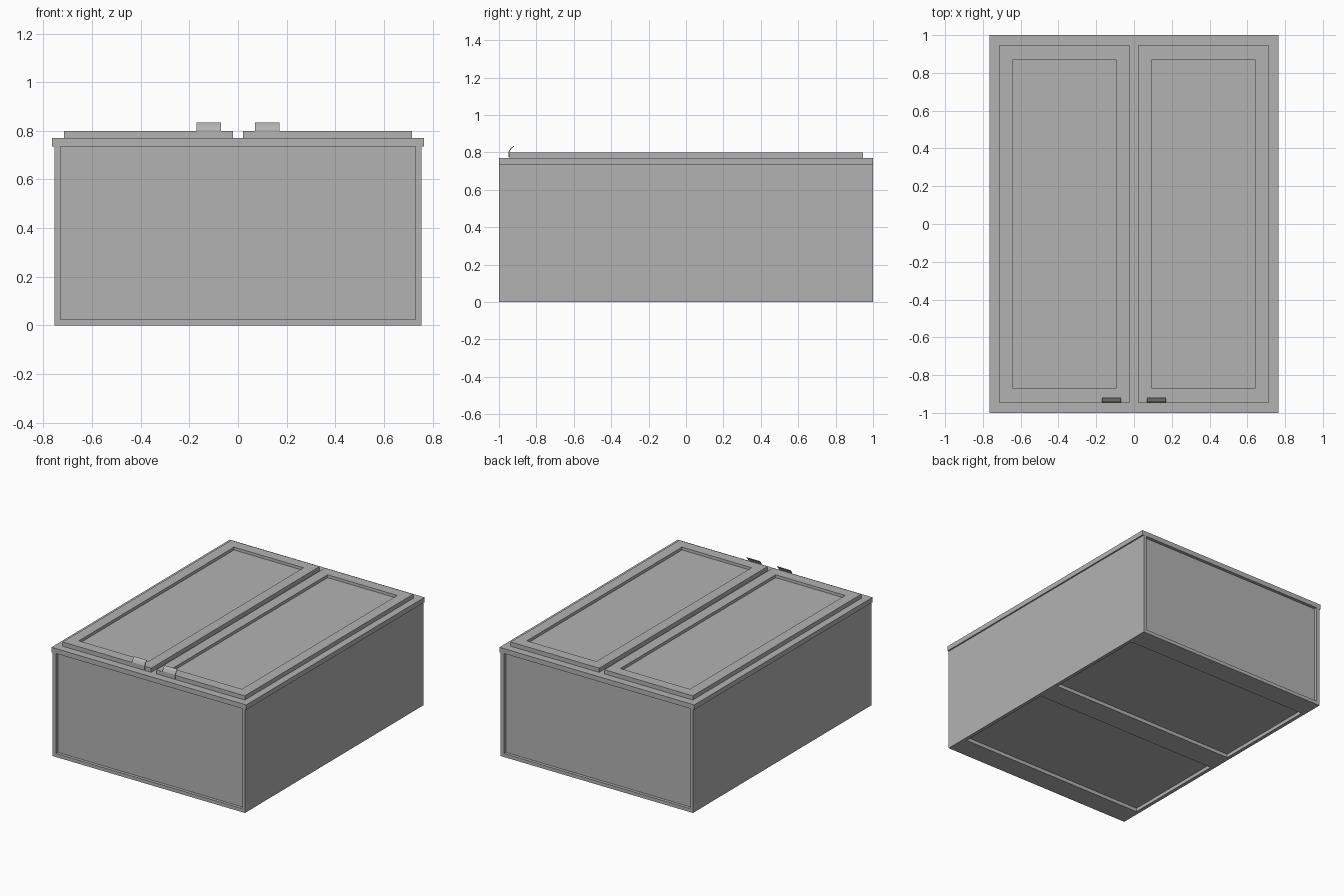
import bpy
import bmesh
from mathutils import Vector

cube = bpy.data.objects.get("Cube")
if cube:
    bpy.data.objects.remove(cube, do_unlink=True)

grey = bpy.data.materials.new("plain grey")
grey.use_nodes = True
grey.diffuse_color = (0.45, 0.45, 0.45, 1)
grey.node_tree.nodes["Principled BSDF"].inputs["Base Color"].default_value = (0.45, 0.45, 0.45, 1)


def finish(name, bm):
    bmesh.ops.recalc_face_normals(bm, faces=bm.faces)
    mesh = bpy.data.meshes.new(name)
    bm.to_mesh(mesh)
    bm.free()
    mesh.materials.append(grey)
    obj = bpy.data.objects.new(name, mesh)
    bpy.context.collection.objects.link(obj)
    return obj


def box_mesh(low, high):
    low, high = Vector(low), Vector(high)
    bm = bmesh.new()
    bmesh.ops.create_cube(bm, size=1)
    for v in bm.verts:
        v.co = (low + high) / 2 + v.co * (high - low)
    return bm


def box(name, low, high):
    return finish(name, box_mesh(low, high))


def door(name, low, high):
    # Slab with a sunken centre panel on its face
    bm = box_mesh(low, high)
    top = max(bm.faces, key=lambda f: f.calc_center_median().z)
    bmesh.ops.inset_region(bm, faces=[top], thickness=0.105)
    bmesh.ops.inset_region(bm, faces=[top], thickness=0.001)
    bmesh.ops.translate(bm, verts=top.verts, vec=(0, 0, -0.02))
    finish(name, bm)


def pull(name, x0, x1):
    # Thin bent tab hooked over the door edge
    outer = [(-0.948, 0.775), (-0.948, 0.804), (-0.937, 0.823), (-0.922, 0.835)]
    inner = [(-0.919, 0.831), (-0.933, 0.820), (-0.943, 0.803), (-0.943, 0.775)]
    bm = bmesh.new()
    face = bm.faces.new([bm.verts.new((x0, y, z)) for y, z in outer + inner])
    extruded = bmesh.ops.extrude_face_region(bm, geom=[face])["geom"]
    verts = [g for g in extruded if isinstance(g, bmesh.types.BMVert)]
    bmesh.ops.translate(bm, verts=verts, vec=(x1 - x0, 0, 0))
    finish(name, bm)


W, IN, RIM, TOP = 0.755, 0.73, 0.735, 0.77

# Parts on both sides
for side, s in (("left", 1), ("right", -1)):
    def span(a, b):
        return sorted((s * a, s * b))
    a, b = span(IN, W)
    box(side + "_side_panel", (a, -1, 0), (b, 1, RIM))
    a, b = span(0.68, 0.765)
    box(side + "_frame_stile", (a, -1, RIM), (b, 1, TOP))
    a, b = span(0.02, 0.715)
    door(side + "_door", (a, -0.945, TOP), (b, 0.945, 0.80))
    a, b = span(0.07, 0.17)
    pull(side + "_door_pull", a, b)

# Parts at both ends
for end, s in (("front", -1), ("back", 1)):
    a, b = sorted((s * 0.955, s * 0.978))
    box(end + "_end_panel", (-IN, a, 0.025), (IN, b, RIM))
    a, b = sorted((s * 0.845, s))
    box(end + "_base_rail", (-IN, a, 0), (IN, b, 0.025))
    a, b = sorted((s * 0.90, s))
    box(end + "_frame_rail", (-0.68, a, RIM), (0.68, b, TOP))

# Centre supports and base
box("centre_frame_stile", (-0.06, -0.90, RIM), (0.06, 0.90, TOP))
box("centre_base_rail", (-IN, -0.085, 0), (IN, 0.085, 0.025))
box("base_panel", (-IN, -0.955, 0.025), (IN, 0.955, 0.04))
